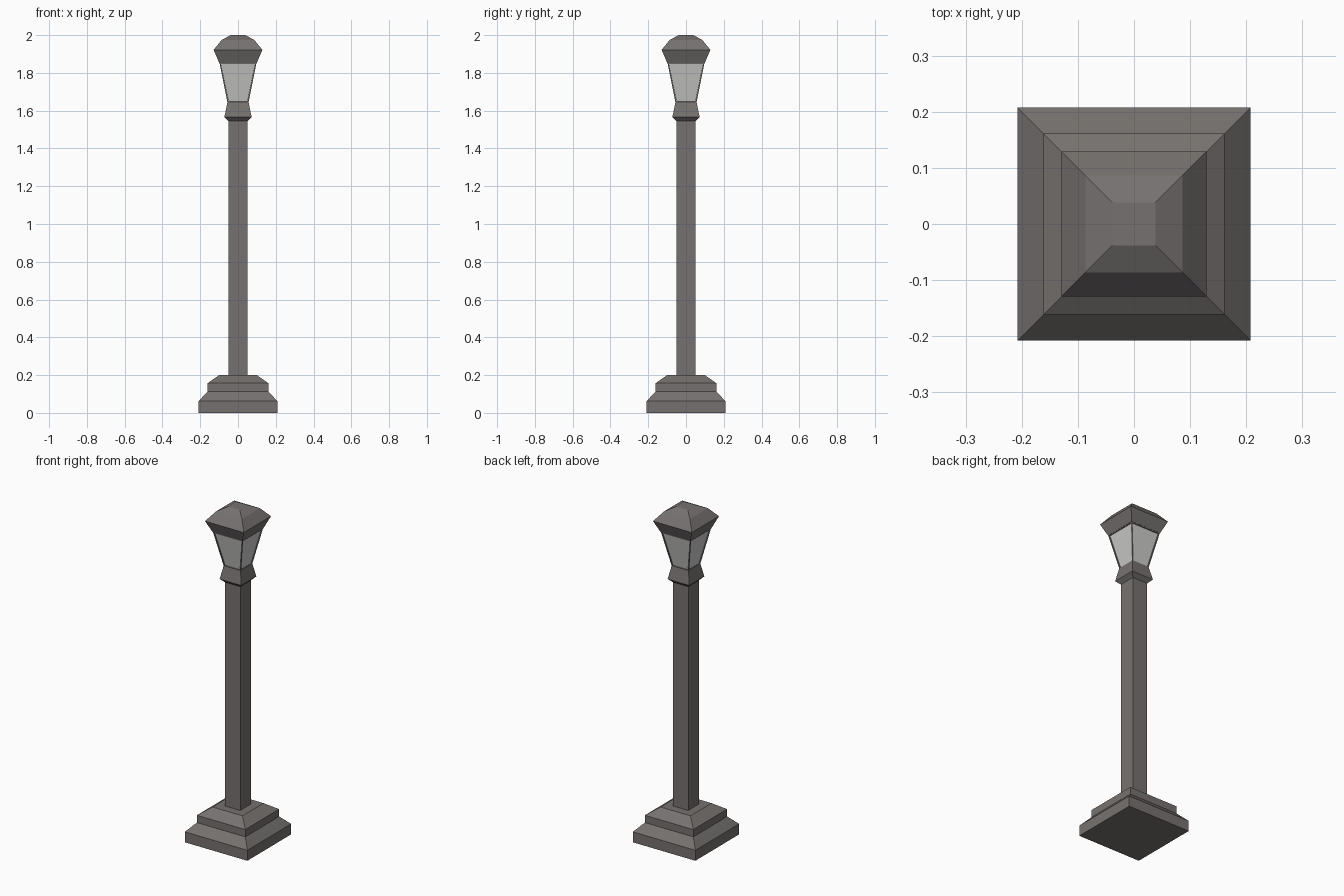
import bpy, bmesh

if "Cube" in bpy.data.objects:
    bpy.data.objects.remove(bpy.data.objects["Cube"])


def material(name, colour):
    m = bpy.data.materials.new(name)
    m.diffuse_color = (*colour, 1.0)
    m.use_nodes = True
    m.node_tree.nodes["Principled BSDF"].inputs["Base Color"].default_value = m.diffuse_color
    return m


METAL = material("warm grey metal", (0.18, 0.167, 0.162))
GLASS = material("pale glass", (0.60, 0.60, 0.59))


def square_stack(name, profile, panes=False):
    """Closed square solid from (half width, z) rings."""
    bm = bmesh.new()
    rings = [[bm.verts.new((sx * h, sy * h, z))
              for sx, sy in ((-1, -1), (1, -1), (1, 1), (-1, 1))]
             for h, z in profile]
    sides = []
    for lo, hi in zip(rings, rings[1:]):
        for i in range(4):
            j = (i + 1) % 4
            sides.append(bm.faces.new((lo[i], lo[j], hi[j], hi[i])))
    bm.faces.new(rings[0][::-1])
    bm.faces.new(rings[-1])
    bm.normal_update()
    if panes:
        # thin frame around each side, then a pane set slightly back
        bmesh.ops.inset_individual(bm, faces=sides, thickness=0.009)
        bm.normal_update()
        bmesh.ops.inset_individual(bm, faces=sides, thickness=0.0005, depth=-0.005)
        for f in sides:
            f.material_index = 1
    mesh = bpy.data.meshes.new(name)
    bm.to_mesh(mesh)
    bm.free()
    mesh.materials.append(METAL)
    mesh.materials.append(GLASS)
    ob = bpy.data.objects.new(name, mesh)
    bpy.context.collection.objects.link(ob)
    return ob


# stepped foot
square_stack("base", [(0.208, 0), (0.208, 0.063), (0.161, 0.113),
                      (0.161, 0.157), (0.10, 0.20)])
# post
square_stack("post", [(0.05, 0.19), (0.05, 1.55)])
# collar under the lantern
square_stack("collar", [(0.05, 1.545), (0.072, 1.567), (0.056, 1.645)])
# tapered lantern with four panes
square_stack("lantern", [(0.055, 1.640), (0.098, 1.853)], panes=True)
# flared roof
square_stack("roof", [(0.099, 1.852), (0.129, 1.922), (0.086, 1.975), (0.038, 2.0)])
